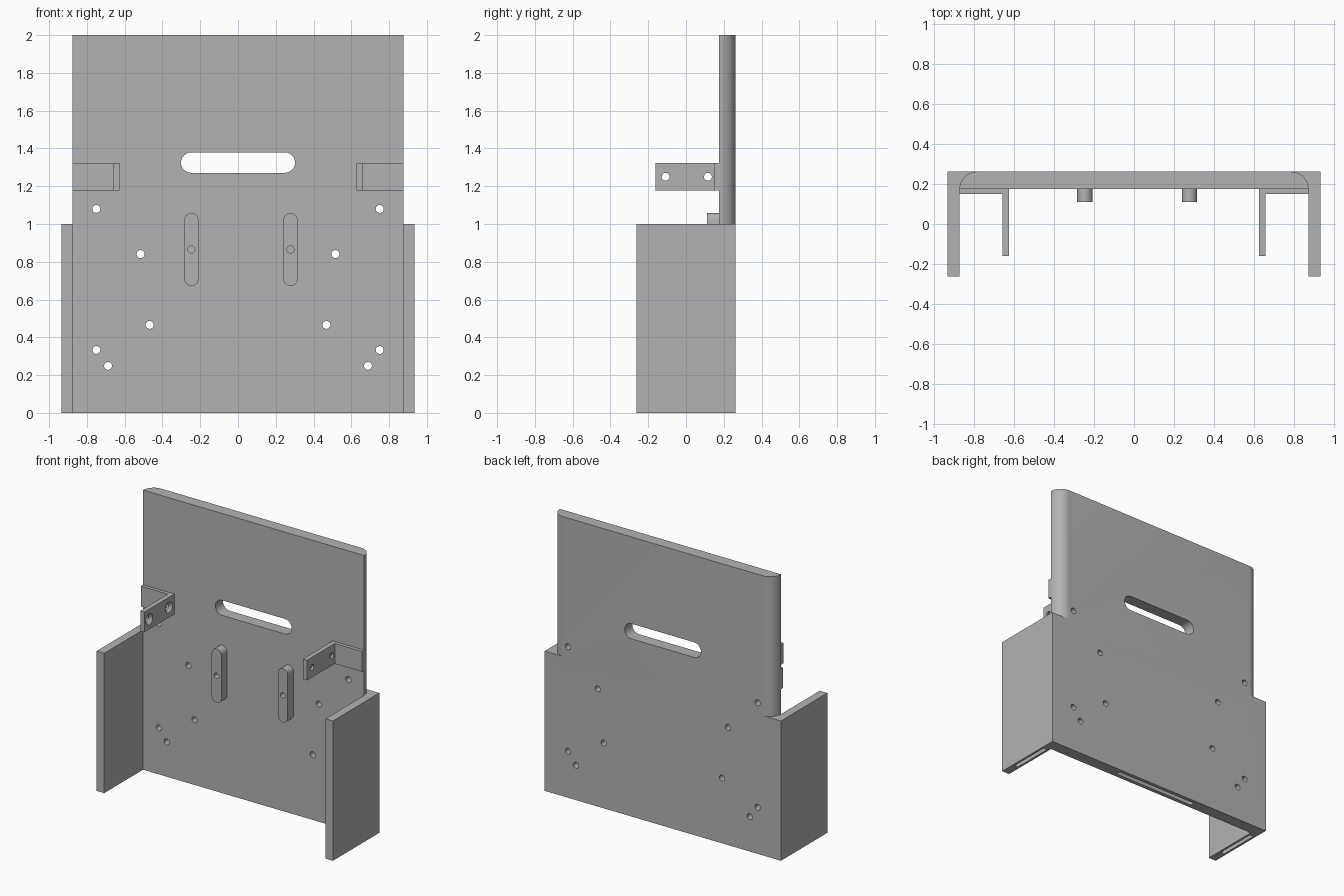
import bpy
import bmesh
from math import sin, cos, pi, radians
from mathutils import Matrix, Vector

cube = bpy.data.objects.get("Cube")
if cube:
    bpy.data.objects.remove(cube, do_unlink=True)

grey = bpy.data.materials.new("plain grey")
grey.use_nodes = True
colour = (0.45, 0.45, 0.45, 1)
grey.diffuse_color = colour
grey.node_tree.nodes["Principled BSDF"].inputs["Base Color"].default_value = colour


def finish(name, bm):
    bmesh.ops.recalc_face_normals(bm, faces=bm.faces)
    mesh = bpy.data.meshes.new(name)
    bm.to_mesh(mesh)
    bm.free()
    mesh.materials.append(grey)
    obj = bpy.data.objects.new(name, mesh)
    bpy.context.scene.collection.objects.link(obj)
    return obj


def prism(name, points, low, high, axis="z"):
    """Extrude an outline: (x, y) along z, or (x, z) along y."""
    def place(p, d):
        return (p[0], p[1], d) if axis == "z" else (p[0], d, p[1])
    bm = bmesh.new()
    face = bm.faces.new([bm.verts.new(place(p, low)) for p in points])
    new = bmesh.ops.extrude_face_region(bm, geom=[face])["geom"]
    move = Vector(place((0, 0), high - low))
    bmesh.ops.translate(bm, vec=move, verts=[v for v in new if isinstance(v, bmesh.types.BMVert)])
    return finish(name, bm)


def arc(cx, cy, r, start, end, steps=12):
    angles = [radians(start + (end - start) * i / steps) for i in range(steps + 1)]
    return [(cx + r * cos(a), cy + r * sin(a)) for a in angles]


def capsule(cx, cy, half_x, half_y):
    """Outline of a slot with round ends along its longer direction."""
    r = min(half_x, half_y)
    dx, dy = half_x - r, half_y - r
    turn = 0 if dy > dx else -90
    return (arc(cx + dx, cy + dy, r, turn, turn + 180)
            + arc(cx - dx, cy - dy, r, turn + 180, turn + 360))


def drill(centre, axis, r1, r2, length):
    bm = bmesh.new()
    turn = Matrix.Rotation(pi / 2, 4, "Y" if axis == "x" else "X")
    bmesh.ops.create_cone(bm, cap_ends=True, segments=32, radius1=r1, radius2=r2,
                          depth=length, matrix=Matrix.Translation(centre) @ turn)
    return finish("drill", bm)


def combine(target, tools, operation="DIFFERENCE"):
    for tool in tools:
        mod = target.modifiers.new("shape", "BOOLEAN")
        mod.operation, mod.solver, mod.object = operation, "EXACT", tool
        bpy.context.view_layer.objects.active = target
        bpy.ops.object.modifier_apply(modifier=mod.name)
        bpy.data.objects.remove(tool, do_unlink=True)


BACK, FRONT, PANEL = 0.262, -0.262, 0.176
IN, OUT = 0.875, 0.935

# Lower tray with two side walls, and the tall panel with rounded rear corners
body = prism("back_panel_with_side_walls",
             [(-OUT, BACK), (-OUT, FRONT), (-IN, FRONT), (-IN, PANEL),
              (IN, PANEL), (IN, FRONT), (OUT, FRONT), (OUT, BACK)], 0, 1)
r = BACK - PANEL
upper = prism("upper_panel",
              [(-IN, PANEL), (IN, PANEL)] + arc(IN - r, PANEL, r, 0, 90)[1:]
              + arc(-IN + r, PANEL, r, 90, 180)[:-1], 0.9, 2)
combine(body, [upper], "UNION")

# Handle slot, screw holes and narrow slots in the underside
cutters = [prism("handle_slot", capsule(0, 1.325, 0.302, 0.054), 0, 0.5, "y"),
           prism("base_slot", capsule(0, 0.219, 0.33, 0.016), -0.1, 0.2)]
for side in (-1, 1):
    cutters.append(prism("wall_slot", capsule(side * 0.905, 0, 0.014, 0.155), -0.1, 0.2))
    for x, z in ((0.75, 1.08), (0.516, 0.841), (0.468, 0.466), (0.75, 0.333), (0.688, 0.249)):
        cutters.append(drill((side * x, 0.22, z), "y", 0.021, 0.021, 0.3))
combine(body, cutters)
parts = [body]

# Angle brackets with two countersunk holes each
for side, label in ((-1, "right"), (1, "left")):
    outline = [(IN, PANEL), (0.627, PANEL), (0.627, -0.161), (0.66, -0.161), (0.66, 0.151), (IN, 0.151)]
    bracket = prism(label + "_bracket", [(side * x, y) for x, y in outline], 1.178, 1.323)
    holes = []
    for y in (-0.108, 0.116):
        holes.append(drill((side * 0.645, y, 1.25), "x", 0.021, 0.021, 0.1))
        wide, tight = 0.042, 0.02
        ends = (wide, tight) if side > 0 else (tight, wide)
        holes.append(drill((side * 0.636, y, 1.25), "x", *ends, 0.022))
    combine(bracket, holes)
    parts.append(bracket)

# Upright rounded pegs with a blind screw hole
for x, label in ((-0.247, "right"), (0.278, "left")):
    peg = prism(label + "_peg", capsule(x, 0.865, 0.038, 0.193), 0.11, PANEL, "y")
    combine(peg, [drill((x, 0.11, 0.865), "y", 0.019, 0.019, 0.1)])
    parts.append(peg)

bpy.ops.object.select_all(action="DESELECT")
for part in parts:
    part.select_set(True)
bpy.context.view_layer.objects.active = body
bpy.ops.object.shade_smooth_by_angle(angle=radians(30))
